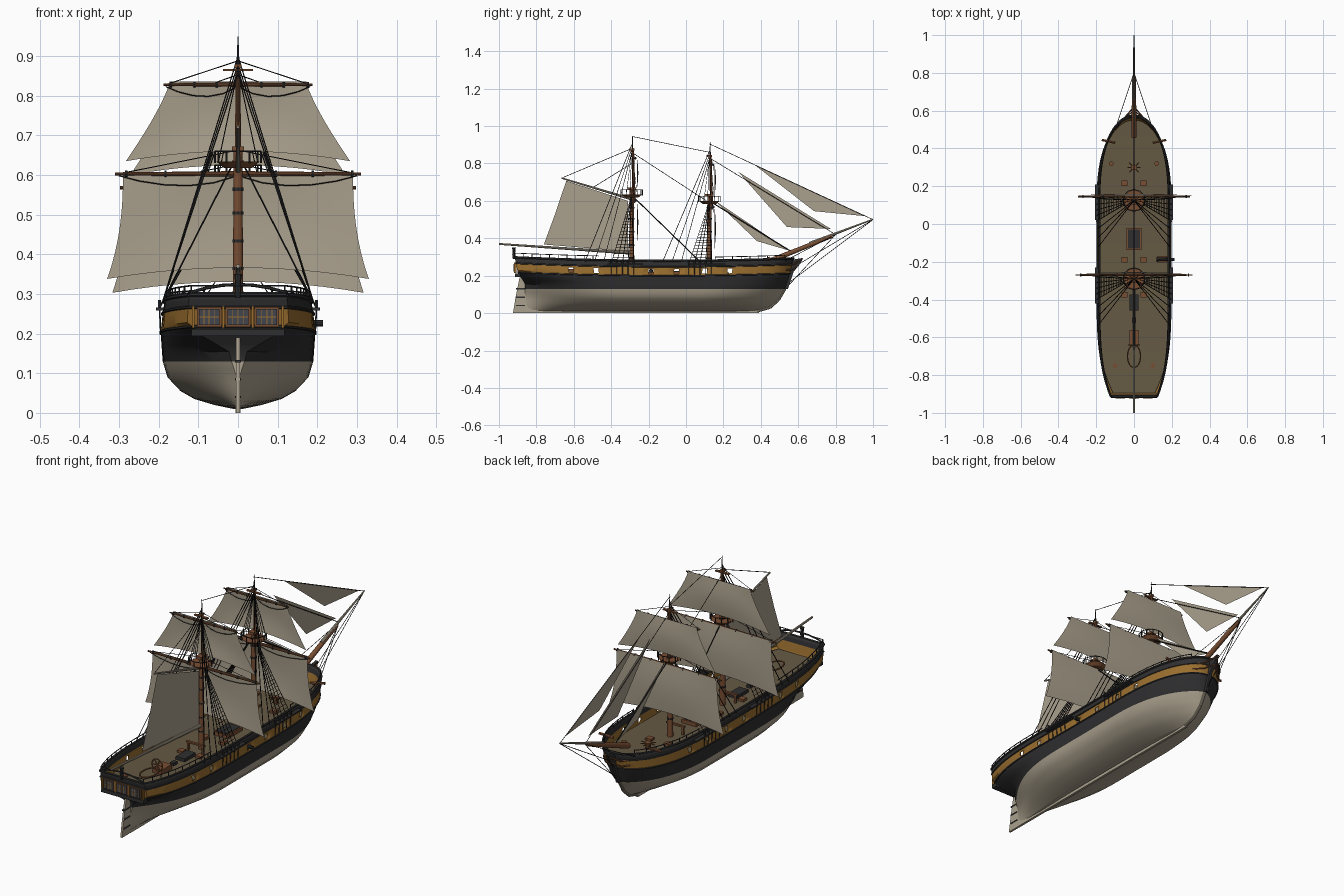
import bpy, bmesh, math
from mathutils import Vector, Matrix

if "Cube" in bpy.data.objects:
    bpy.data.objects.remove(bpy.data.objects["Cube"])

def material(name, rgb):
    m = bpy.data.materials.new(name)
    m.diffuse_color = (*rgb, 1)
    m.use_nodes = True
    m.node_tree.nodes["Principled BSDF"].inputs["Base Color"].default_value = m.diffuse_color
    return m

CREAM = material("cream_hull", (.40, .35, .265))
BLACK = material("black_paint", (.028, .028, .03))
YELLOW = material("ochre_band", (.32, .155, .028))
SAIL = material("sail_canvas", (.40, .35, .265))
WOOD = material("mast_wood", (.19, .075, .032))
DECK = material("deck_planks", (.13, .10, .057))
ROPE = material("tarred_rope", (.01, .01, .01))
GLASS = material("window_glass", (.055, .06, .075))

def finish(name, bm, mats, smooth=True):
    me = bpy.data.meshes.new(name)
    bm.to_mesh(me)
    bm.free()
    for m in mats:
        me.materials.append(m)
    if smooth:
        me.shade_smooth()
        me.set_sharp_from_angle(angle=math.radians(35))
    ob = bpy.data.objects.new(name, me)
    bpy.context.collection.objects.link(ob)
    return ob

def add_rod(bm, a, b, r1, r2, n, caps):
    a, b = Vector(a), Vector(b)
    d = b - a
    mat = Matrix.Translation((a + b) / 2) @ d.to_track_quat('Z', 'Y').to_matrix().to_4x4()
    bmesh.ops.create_cone(bm, cap_ends=caps, segments=n, radius1=r1, radius2=r2, depth=d.length, matrix=mat)

def rods(name, segs, r, mat, r2=None, n=10, caps=True):
    bm = bmesh.new()
    for a, b in segs:
        add_rod(bm, a, b, r, r if r2 is None else r2, n, caps)
    return finish(name, bm, [mat], n > 6)

def chain(pts):
    return list(zip(pts[:-1], pts[1:]))

def ropes(name, segs, r=.0015):
    return rods(name, segs, r, ROPE, n=4, caps=False)

def boxes(name, items, mat):          # items: (centre, size)
    bm = bmesh.new()
    for c, s in items:
        bmesh.ops.create_cube(bm, size=1, matrix=Matrix.Translation(c) @ Matrix.Diagonal((*s, 1)))
    return finish(name, bm, [mat], False)

def plate(name, yz, half, mat):       # side profile extruded across x
    bm = bmesh.new()
    f = bm.faces.new([bm.verts.new((-half, y, z)) for y, z in yz])
    if half:
        g = bmesh.ops.extrude_face_region(bm, geom=[f])['geom']
        bmesh.ops.translate(bm, vec=(2 * half, 0, 0), verts=[v for v in g if isinstance(v, bmesh.types.BMVert)])
        bmesh.ops.recalc_face_normals(bm, faces=bm.faces[:])
    return finish(name, bm, [mat], False)

def interp(x, t):
    if x <= t[0][0]: return t[0][1]
    for (x0, y0), (x1, y1) in zip(t, t[1:]):
        if x <= x1: return y0 + (y1 - y0) * (x - x0) / (x1 - x0)
    return t[-1][1]

# Hull lines
BEAM = [(.01, .012), (.02, .06), (.035, .11), (.055, .145), (.09, .178), (.13, .19), (.2, .195), (.25, .19), (.3, .182)]
STEM = [(.01, .38), (.03, .45), (.07, .495), (.13, .53), (.2, .557), (.3, .58)]
POST = [(.15, -.86), (.2, -.9), (.3, -.92)]

def hull(s, z):
    x = interp(z, BEAM)
    y0, y1 = interp(z, POST), interp(z, STEM)
    y = y0 + s * (y1 - y0)
    if s > .68:
        v = min(1, (s - .68) / .32)
        x *= (1 - v ** interp(z, [(.02, 1.9), (.2, 2.6)])) ** interp(z, [(.02, .9), (.2, .5)])
    elif s < .42:
        v = (.42 - s) / .42
        k = interp(z, [(.09, .02), (.15, .12), (.18, .45), (.21, .66)])
        n, m = interp(z, [(.02, 1.8), (.2, 4)]), interp(z, [(.02, 1.3), (.2, 1)])
        x *= k + (1 - k) * (1 - v ** n) ** m
    lift = .018 * ((y + .1) / .8) ** 2 * max(0, min(1, (z - .13) / .07))
    return Vector((x, y, z + lift))

def to_s(y):
    return (y + .905) / 1.468

# Hull shell with open gun ports
ports = [(to_s(y - .013), to_s(y + .013)) for y in (-.615, -.48, -.187, -.05, .10, .235)]
edges = [e for p in ports for e in p]
cols = edges + [i / 44 for i in range(45) if all(abs(i / 44 - e) > .006 for e in edges)] + [.985, .993, .997]
cols.sort()
rows = [.01, .015, .02, .035, .055, .075, .09, .11, .13, .15, .165, .18, .2, .21, .237, .248, .265, .28]
bm = bmesh.new()
for sg in (1, -1):
    grid = []
    for z in rows:
        p = [hull(s, z) for s in cols]
        p = [Vector((0, p[0].y, p[0].z))] + p
        grid.append([bm.verts.new((sg * v.x, v.y, v.z)) for v in p])
    for i in range(len(rows) - 1):
        for j in range(len(cols)):
            mid = (cols[j - 1] + cols[j]) / 2 if j else -1
            if rows[i] == .21 and any(a < mid < b for a, b in ports):
                continue
            f = bm.faces.new((grid[i][j], grid[i][j + 1], grid[i + 1][j + 1], grid[i + 1][j]))
            f.material_index = 0 if rows[i] < .13 else 2 if .2 <= rows[i] < .248 else 1
bmesh.ops.remove_doubles(bm, verts=bm.verts[:], dist=.0004)
bmesh.ops.recalc_face_normals(bm, faces=bm.faces[:])
shell = finish("hull", bm, [CREAM, BLACK, YELLOW])
mod = shell.modifiers.new("planking", 'SOLIDIFY')
mod.thickness, mod.offset = .007, -1

# Deck
bm = bmesh.new()
line = [hull(s, .205) for s in cols]
pairs = [[bm.verts.new((k * p.x * .98, p.y, p.z - .002)) for k in (-1, 1)] for p in line[:-1]]
for a, b in zip(pairs, pairs[1:]):
    bm.faces.new((a[0], a[1], b[1], b[0]))
finish("deck", bm, [DECK], False)

# Wales, caps and light rails following the sheer
def sheer_line(z, out=0, up=0, s0=0, s1=1):
    ss = [s0] + [s for s in cols if s0 < s < s1] + [s1]
    pts = [hull(s, z) + Vector((out, 0, up)) for s in ss]
    left = [Vector((-p.x, p.y, p.z)) for p in pts]
    return chain(left[::-1] + pts) if s0 == 0 else chain(pts) + chain(left)

rods("wales", sheer_line(.2) + sheer_line(.248), .004, BLACK, n=6, caps=False)
rods("rail_cap", sheer_line(.28), .006, BLACK, n=6, caps=False)
rail = sheer_line(.28, -.004, .022, 0, .3) + sheer_line(.28, -.004, .018, .72, .97)
for i in list(range(0, 10)) + list(range(23, 32)):
    p = hull(i / 32, .28)
    rail += [((k * (p.x - .004), p.y, p.z), (k * (p.x - .004), p.y, p.z + .021)) for k in (-1, 1)]
rods("hand_rails", rail, .0022, BLACK, n=5)

# Keel, stem, rudder
boxes("keel", [((0, -.235, .008), (.012, 1.25, .016))], CREAM)
plate("deadwood", [(-.868, 0), (-.868, .18), (-.84, .17), (-.6, .02), (-.6, 0)], .005, CREAM)
plate("rudder", [(-.868, 0), (-.925, 0), (-.912, .08), (-.89, .19), (-.868, .19)], .005, CREAM)
boxes("rudder_straps", [((0, -.885, z), (.014, .05, .006)) for z in (.04, .085, .13)], BLACK)
rods("lower_stem", chain([(0, interp(z, STEM), z) for z in (.01, .03, .07, .1, .13)]), .007, CREAM)
plate("beakhead", [(.522, .13), (.55, .2), (.565, .285), (.625, .295), (.615, .27), (.575, .22), (.545, .13)], .007, BLACK)
for k in (-1, 1):
    rods("head_rail", chain([(k * .1, .5, .255), (k * .04, .575, .26), (0, .62, .288)]) +
         chain([(k * .1, .5, .235), (k * .04, .57, .23), (0, .6, .255)]), .004, WOOD, n=6)
    rods("cathead", [((k * .1, .43, .285), (k * .17, .445, .295))], .007, WOOD, n=6)
    boxes("channels", [((k * .197, y, .262), (.02, .19, .007)) for y in (.115, -.325)], BLACK)

# Stern windows, counter and lantern
wx = (-.073, 0, .073)
boxes("window_frames", [((x, -.911, .242), (.062, .012, .05)) for x in wx], WOOD)
boxes("window_panes", [((x, -.915, .242), (.052, .012, .04)) for x in wx], GLASS)
boxes("window_bars", [((x + d, -.917, .242), (.002, .012, .04)) for x in wx for d in (-.013, 0, .013)] +
      [((x, -.917, .242), (.052, .012, .002)) for x in wx] +
      [((x, -.912, .242), (.006, .014, .055)) for x in (-.113, -.037, .037, .113)], YELLOW)
boxes("counter_ledge", [((0, -.9, .203), (.235, .03, .018))], BLACK)
rods("taffrail", chain([(x, -.917, .304 + .02 * (1 - (x / .12) ** 2)) for x in (-.12, -.08, -.04, 0, .04, .08, .12)]), .004, BLACK, n=6)
rods("stern_lantern", [((0, -.92, .29), (0, -.92, .32)), ((0, -.92, .32), (0, -.92, .35))], .006, BLACK, .01, n=8)

# Square sail helper
def square_sail(name, y, top, bot, a, b, power, arch):
    bm = bmesh.new()
    g = []
    for i in range(9):
        v = i / 8
        half = a + (b - a) * v ** power
        g.append([bm.verts.new((half * u, y + .008 * math.sin(math.pi * v) * (1 - u * u),
                  top + (bot - top) * v + arch * v * (1 - u * u))) for u in [j / 6 - 1 for j in range(13)]])
    for i in range(8):
        for j in range(12):
            bm.faces.new((g[i][j], g[i][j + 1], g[i + 1][j + 1], g[i + 1][j]))
    finish(name, bm, [SAIL])

# Masts with yards, sails and rigging
for nm, y, dz, k in (("main", -.29, 0, 1), ("fore", .125, -.035, .96)):
    top = .95 + dz
    rods(nm + "_lower_mast", [((0, y, .2), (0, y, .67 + dz))], .014, WOOD, .011, 14)
    rods(nm + "_topmast", [((0, y + .012, .59 + dz), (0, y + .006, .88 + dz))], .009, WOOD, .006)
    rods(nm + "_pole", [((0, y + .004, .86 + dz), (0, y + .004, top))], .005, BLACK, .001)
    rods(nm + "_mast_hoops", [((0, y, z), (0, y, z + .008)) for z in (.29, .36, .43, .5, .56)], .015, BLACK)
    rods(nm + "_top", [((0, y, .618 + dz), (0, y, .634 + dz))], .035, WOOD, .055, 12)
    ring = [(.058 * math.cos(t * math.pi / 6), y + .058 * math.sin(t * math.pi / 6)) for t in range(13)]
    rods(nm + "_top_rail", chain([(a, b, .66 + dz) for a, b in ring]) +
         [((a, b, .63 + dz), (a, b, .66 + dz)) for a, b in ring[:-1]], .0022, BLACK, n=5)
    boxes(nm + "_crosstrees", [((0, y, .865 + dz), (.075, .012, .006)), ((0, y, .665 + dz), (.03, .045, .014)),
          ((0, y, .875 + dz), (.016, .03, .01))], WOOD)
    lines = []
    for z, half, r in ((.603 + dz, .31 * k, .007), (.828 + dz, .188 * k, .0055)):
        for sg in (-1, 1):
            rods(nm + "_yard", [((0, y + .02, z), (sg * half, y + .02, z))], r, WOOD, r * .55)
            lines += chain([(sg * half * t, y + .02, z - .035 * math.sin(math.pi * t) ** .7 * (1 - .3 * t)) for t in (.04, .2, .4, .6, .8, .97)])
            lines.append(((sg * half * .97, y + .02, z), (0, y, z + .06)))
            rods(nm + "_yard_band", [((sg * half * t, y + .02, z), (sg * half * t + .006, y + .02, z)) for t in (.3, .6, .92)], r * 1.2, BLACK, n=8)
    square_sail(nm + "_course", y + .027, .608 + dz, .338 + dz, .29 * k, .33 * k, 2.4, .028)
    square_sail(nm + "_topsail", y + .027, .836 + dz, .635 + dz, .172 * k, .283 * k, 1.25, .025)
    shrouds = []
    for sg in (-1, 1):
        feet = [Vector((sg * .198, y + d, .265)) for d in (.01, -.02, -.05, -.08, -.11)]
        head = Vector((sg * .012, y, .63 + dz))
        shrouds += [(f, head) for f in feet]
        for i in range(1, 19):
            lines += chain([f.lerp(head, i / 21) for f in (feet[0], feet[2], feet[4])])
        for d, h in ((-.15, .86), (-.2, .88), (-.25, .9)):
            shrouds.append(((sg * .192, y + d, .275), (0, y, h + dz)))
        for i in range(4):
            f0 = Vector((sg * .05, y + .03 - .02 * i, .63 + dz))
            lines.append((f0, (0, y, .865 + dz)))
        rods(nm + "_deadeyes", [(f, f + Vector((0, 0, .02))) for f in feet], .005, BLACK, n=6)
        rods(nm + "_chainplates", [(f, f - Vector((sg * .003, 0, .06))) for f in feet], .002, BLACK, n=4)
    ropes(nm + "_shrouds", shrouds, .002)
    ropes(nm + "_running_rigging", lines, .0013)
    # fife rail at the mast foot
    boxes(nm + "_fife_rail", [((0, y - .045, .245), (.1, .012, .008)), ((-.04, y - .045, .222), (.01, .01, .045)),
          ((.04, y - .045, .222), (.01, .01, .045))], WOOD)

# Bowsprit, boom and gaff
rods("bowsprit", [((0, .46, .283), (0, .78, .412))], .014, WOOD, .010, 12)
rods("jib_boom", [((0, .66, .372), (0, 1, .502))], .009, CREAM, .003)
rods("spanker_boom", [((0, -.30, .322), (0, -1, .37))], .009, CREAM, .005)
rods("spanker_gaff", [((0, -.30, .612), (0, -.665, .722))], .007, CREAM, .004)

# Fore and aft sails
plate("spanker", [(-.31, .6), (-.31, .33), (-.76, .367), (-.7, .53), (-.64, .708)], 0, SAIL)
plate("flying_jib", [(.37, .79), (.685, .545), (.965, .518)], 0, SAIL)
plate("jib", [(.28, .755), (.54, .46), (.775, .45)], 0, SAIL)
plate("fore_staysail", [(.15, .605), (.38, .385), (.55, .335)], 0, SAIL)

# Stays
stays = [((0, y0, z0), (0, y1, z1)) for y0, z0, y1, z1 in (
    (-.29, .945, .125, .86), (-.29, .86, .11, .6), (.125, .905, 1, .5), (.125, .83, .8, .42),
    (1, .5, .6, .26), (.8, .42, .55, .15), (1, .5, .56, .17), (-.665, .722, -.29, .88), (-.5, .67, -.29, .8))]
stays += [((k * .09, .53, .28), (0, .8, .42)) for k in (-1, 1)]
ropes("stays", stays, .0016)
ropes("lower_stays", [((0, -.29, .63), (0, .07, .28)), ((0, .125, .6), (0, .57, .325))], .003)

# Deck fittings
boxes("hatches", [((0, -.08, .212), (.08, .115, .018)), ((0, -.6, .22), (.05, .08, .03))] +
      [((k * .05, y, .21), (.03, .03, .014)) for k in (-1, 1) for y in (.215, -.19, -.375)], WOOD)
boxes("gratings", [((0, -.08, .222), (.065, .1, .004)), ((0, -.415, .212), (.05, .085, .02)), ((0, -.51, .212), (.02, .03, .02))], BLACK)
star = [((0, .3, .235), (.035 * math.cos(a * math.pi / 4), .3 + .035 * math.sin(a * math.pi / 4), .235)) for a in range(8)]
rods("capstan", [((0, .3, .2), (0, .3, .24))], .012, WOOD, .015)
rods("capstan_bars", star, .003, WOOD, n=6)
oval = [(.035 * math.cos(t * math.pi / 8), -.7 + .06 * math.sin(t * math.pi / 8), .24) for t in range(17)]
rods("skylight_rim", chain(oval), .004, WOOD, n=6)
wheel = [(.03 * math.cos(t * math.pi / 6), -.64, .255 + .03 * math.sin(t * math.pi / 6)) for t in range(13)]
rods("steering_wheel", chain(wheel) + [((0, -.64, .255), p) for p in wheel[:-1:2]] + [((0, -.64, .2), (0, -.64, .255))], .003, WOOD, n=6)
rods("rope_coils", [((k * x, y, .205), (k * x, y, .22)) for k in (-1, 1) for x, y in ((.12, .32), (.1, -.75))], .012, WOOD)
boxes("gun_carriage", [((.15, -.187, .212), (.05, .035, .018))], WOOD)
rods("cannon", [((.12, -.187, .226), (.215, -.187, .226))], .011, BLACK, .008)
